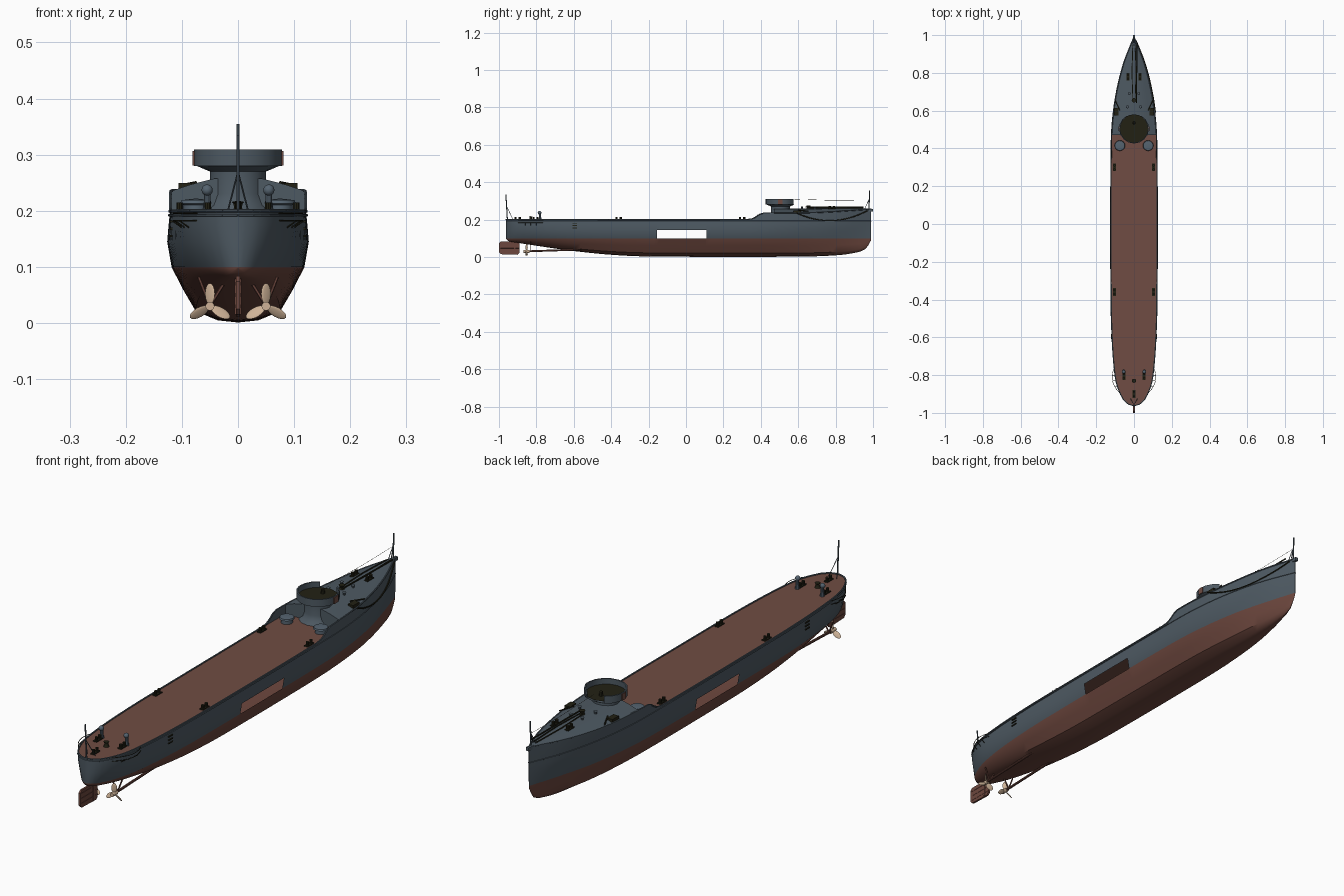
import bpy, bmesh, math
from mathutils import Vector, Matrix

cube = bpy.data.objects.get("Cube")
if cube:
    bpy.data.objects.remove(cube)


def material(name, r, g, b):
    m = bpy.data.materials.new(name)
    m.use_nodes = True
    m.diffuse_color = (r, g, b, 1)
    bsdf = m.node_tree.nodes["Principled BSDF"]
    bsdf.inputs["Base Color"].default_value = (r, g, b, 1)
    bsdf.inputs["Roughness"].default_value = 0.8
    return m


GREY = material("hull grey", 0.075, 0.1, 0.122)
DECK = material("deck brown", 0.16, 0.073, 0.056)
RED = material("bottom red", 0.15, 0.062, 0.047)
IRON = material("dark iron", 0.016, 0.015, 0.007)
BRONZE = material("propeller bronze", 0.62, 0.45, 0.31)
STEEL = material("fitting grey", 0.09, 0.125, 0.16)


def finish(name, bm, mats, weld=True, angle=35):
    if weld:
        bmesh.ops.remove_doubles(bm, verts=bm.verts, dist=0.00005)
    bmesh.ops.recalc_face_normals(bm, faces=bm.faces)
    me = bpy.data.meshes.new(name)
    bm.to_mesh(me)
    bm.free()
    for m in mats:
        me.materials.append(m)
    for p in me.polygons:
        p.use_smooth = True
    me.set_sharp_from_angle(angle=math.radians(angle))
    ob = bpy.data.objects.new(name, me)
    bpy.context.collection.objects.link(ob)
    return ob


def loft(bm, rows):
    vs = [[bm.verts.new(p) for p in row] for row in rows]
    return [bm.faces.new((a[i], a[i + 1], b[i + 1], b[i]))
            for a, b in zip(vs, vs[1:]) for i in range(len(a) - 1)]


def rods(name, paths, r, mat, sides=6):
    bm = bmesh.new()
    for path in paths:
        for a, b in zip(path, path[1:]):
            a, b = Vector(a), Vector(b)
            d = b - a
            mtx = Matrix.Translation((a + b) / 2) @ d.to_track_quat('Z', 'Y').to_matrix().to_4x4()
            bmesh.ops.create_cone(bm, cap_ends=True, segments=sides, radius1=r,
                                  radius2=r, depth=d.length, matrix=mtx)
    return finish(name, bm, [mat], False)


def boxes(name, items, mat):
    bm = bmesh.new()
    for loc, size in items:
        bmesh.ops.create_cube(bm, size=1, matrix=Matrix.Translation(loc) @ Matrix.Diagonal((*size, 1)))
    return finish(name, bm, [mat], False)


def turned(name, profile, centres, mat, sides=16, start=0, sweep=2 * math.pi):
    bm = bmesh.new()
    for cx, cy in centres:
        loft(bm, [[(cx + r * math.cos(a), cy + r * math.sin(a), z) for r, z in profile]
                  for a in (start + sweep * i / sides for i in range(sides + 1))])
    return finish(name, bm, [mat])


def both(x, *rest):
    return [(s * x, *rest) for s in (1, -1)]


def curve(keys):
    # smooth interpolation through (y, value) pairs
    def f(y):
        y = min(max(y, keys[0][0]), keys[-1][0])
        i = max(k for k in range(len(keys) - 1) if keys[k][0] <= y)
        slope = lambda k: ((keys[min(k + 1, len(keys) - 1)][1] - keys[max(k - 1, 0)][1])
                           / (keys[min(k + 1, len(keys) - 1)][0] - keys[max(k - 1, 0)][0]))
        (a, va), (b, vb) = keys[i], keys[i + 1]
        h = b - a
        t = (y - a) / h
        return (va * (2 * t**3 - 3 * t * t + 1) + vb * (3 * t * t - 2 * t**3)
                + h * slope(i) * (t**3 - 2 * t * t + t) + h * slope(i + 1) * (t**3 - t * t))
    return f


# Hull lines
AFT, FORE, BREAK = -0.962, 0.99, 0.47
deck_w = curve([(AFT, 0), (-0.955, 0.026), (-0.93, 0.055), (-0.85, 0.09), (-0.75, 0.105), (-0.6, 0.115),
                (-0.4, 0.12), (0.4, 0.12), (0.55, 0.113), (0.7, 0.092), (0.85, 0.055), (FORE, 0.001)])
water_w = curve([(AFT, 0), (-0.955, 0.018), (-0.93, 0.042), (-0.85, 0.076), (-0.75, 0.097), (-0.6, 0.112),
                 (-0.4, 0.12), (0.3, 0.12), (0.5, 0.112), (0.7, 0.084), (0.85, 0.045), (FORE, 0.001)])
keel_z = curve([(AFT, 0.098), (-0.95, 0.085), (-0.9, 0.076), (-0.75, 0.053), (-0.6, 0.032), (-0.4, 0.012),
                (-0.2, 0.003), (0.6, 0.002), (0.8, 0.009), (0.9, 0.022), (0.96, 0.043), (FORE, 0.09)])
top_z = curve([(AFT, 0.2), (0.33, 0.2), (0.36, 0.207), (0.4, 0.232), (0.44, 0.235), (0.7, 0.238), (FORE, 0.256)])
SECTION = [(0, 0), (0.3, 0.004), (0.62, 0.02), (0.81, 0.06), (0.975, 0.1)]
HOLE = (-0.155, 0.11)


def half_section(y):
    zk, w, d = keel_z(y), water_w(y), deck_w(y)
    pts = [(r * w, y, zk + z * (0.1 - zk) / 0.1) for r, z in SECTION]
    return pts + [(0.52 * (w + d), y, 0.144), (1.02 * d, y, 0.175), (d, y, top_z(y))]


span = FORE - AFT
stations = sorted({AFT + span * i / 64 for i in range(65)} | {*HOLE, 0.35, 0.37, 0.39, BREAK}
                  | {AFT + 0.003, AFT + 0.007, AFT + 0.015, 0.975, 0.985})

# Open hull shell with a rectangular port in each side
bm = bmesh.new()
for s in (1, -1):
    loft(bm, [[(s * x, v, z) for x, v, z in half_section(y)] for y in stations])
port = []
for f in bm.faces:
    c = f.calc_center_median()
    f.material_index = 1 if c.z < 0.1 else 0
    if HOLE[0] < c.y < HOLE[1] and 0.1 < c.z < 0.144:
        port.append(f)
bmesh.ops.delete(bm, geom=port, context='FACES')
finish("hull", bm, [GREY, RED])

# Decks and the bulkhead at the break
bm = bmesh.new()
loft(bm, [[(x * deck_w(y), y, 0.197) for x in (-1, 0, 1)] for y in stations if y <= BREAK])
finish("main_deck", bm, [DECK])


def crown(y):
    w, z = deck_w(y), top_z(y)
    rise = 0.259 - z
    return [(k * w, y, z + rise * h) for k, h in
            ((-1, 0), (-0.7, 0.5), (-0.36, 0.93), (0, 1), (0.36, 0.93), (0.7, 0.5), (1, 0))]


bm = bmesh.new()
loft(bm, [crown(y) for y in stations if y >= BREAK])
loft(bm, [crown(BREAK), [(x, y, 0.197) for x, y, z in crown(BREAK)]])
finish("foredeck", bm, [GREY])

rods("deck_edge", [[(s * deck_w(y), y, top_z(y)) for y in stations] for s in (1, -1)], 0.003, GREY)
rods("rubbing_strake", [[(s * (deck_w(y) * 1.01 + 0.001), y, 0.192) for y in stations] for s in (1, -1)], 0.002, GREY)

# Conning tower with its open bridge
C = [(0, 0.505)]
turned("tower", [(0.07, 0.197), (0.056, 0.21), (0.05, 0.23), (0.05, 0.27), (0.076, 0.281)], C, GREY)
turned("bridge_floor", [(0.0, 0.287), (0.076, 0.287)], C, IRON, 12)
turned("bridge_screen", [(0.074, 0.28), (0.079, 0.28), (0.079, 0.309), (0.074, 0.309), (0.074, 0.28)],
       C, GREY, 14, math.radians(120), math.radians(300))
boxes("side_lights", [((s * 0.0785, 0.505, 0.294), (0.005, 0.024, 0.026)) for s in (1, -1)], DECK)
turned("binnacle", [(0.008, 0.287), (0.006, 0.304), (0, 0.307)], [(0, 0.535)], IRON, 8)
turned("deck_hatches", [(0.022, 0.197), (0.022, 0.21), (0.028, 0.213), (0.026, 0.219), (0, 0.222)],
       both(0.075, 0.415), STEEL)

# Rudder
bm = bmesh.new()
outline = [(-0.89, 0.084), (-0.99, 0.084), (-1, 0.074), (-1, 0.025), (-0.99, 0.015), (-0.9, 0.012), (-0.89, 0.022)]
face = bm.faces.new([bm.verts.new((-0.004, y, z)) for y, z in outline])
ext = bmesh.ops.extrude_face_region(bm, geom=[face])["geom"]
bmesh.ops.translate(bm, verts=[v for v in ext if isinstance(v, bmesh.types.BMVert)], vec=(0.008, 0, 0))
finish("rudder", bm, [RED])
rods("rudder_bands", [[(0, -0.992, z), (0, -0.89, z)] for z in (0.03, 0.05, 0.07)], 0.0055, RED)
rods("rudder_post", [[(0, -0.915, 0.015), (0, -0.915, 0.1)]], 0.007, RED)

# Shafts, brackets and three-bladed propellers
rods("shafts", [[(s * 0.05, -0.86, 0.03), (s * 0.05, -0.5, 0.042)] for s in (1, -1)], 0.005, RED, 10)
rods("shaft_brackets", [[(s * 0.05, -0.83, 0.031), (s * x, -0.83, 0.082)]
                        for s in (1, -1) for x in (0.018, 0.07)], 0.003, RED)
rods("propeller_hubs", [[(s * 0.05, -0.868, 0.03), (s * 0.05, -0.838, 0.03)] for s in (1, -1)], 0.008, BRONZE, 12)
bm = bmesh.new()
for s in (1, -1):
    for i in range(3):
        mtx = (Matrix.Translation((s * 0.05, -0.852, 0.03)) @ Matrix.Rotation(i * math.tau / 3, 4, 'Y')
               @ Matrix.Translation((0, 0, 0.022)) @ Matrix.Rotation(s * 0.6, 4, 'Z')
               @ Matrix.Diagonal((0.0105, 0.002, 0.019, 1)))
        bmesh.ops.create_uvsphere(bm, u_segments=12, v_segments=8, radius=1, matrix=mtx)
finish("propeller_blades", bm, [BRONZE], False)

# Flagstaffs, stays and the signal line
rods("staffs", [[(0, -0.955, 0.2), (0, -0.963, 0.335)], [(0, 0.978, 0.25), (0, 0.982, 0.355)]], 0.0028, GREY)
rods("staff_stays", [[(s * 0.018, -0.925, 0.2), (0, -0.958, 0.27)] for s in (1, -1)]
     + [[(s * 0.006, 0.955, 0.257), (0, 0.98, 0.31)] for s in (1, -1)], 0.0015, GREY)
rods("signal_line", [[(0, 0.98, 0.305), (0, 0.78, 0.303), (0, 0.58, 0.309)]], 0.0007, IRON, 4)
boxes("bow_fairlead", [((0, 0.985, 0.25), (0.012, 0.03, 0.014))], GREY)

# Mooring bollards in pairs on base plates
plates, posts = [], []
for x, y, z in (both(0.104, 0.3, 0.198) + both(0.104, -0.36, 0.198) + both(0.032, 0.78, 0.256)
                + both(0.054, -0.805, 0.198) + [(0, -0.9, 0.198)]):
    plates.append(((x, y, z + 0.002), (0.016, 0.04, 0.004)))
    posts += [(x, y + d, z) for d in (-0.011, 0.011)]
boxes("bollard_plates", plates, IRON)
rods("bollards", [[(x, y, z), (x, y, z + 0.017)] for x, y, z in posts], 0.006, IRON, 10)

# Capstans and ventilators
turned("stern_capstan", [(0.011, 0.197), (0.007, 0.205), (0.008, 0.213), (0.011, 0.216), (0, 0.218)],
       [(0, -0.83)], IRON, 12)
turned("fore_capstan", [(0.012, 0.256), (0.008, 0.265), (0.012, 0.274), (0, 0.276)], [(0, 0.655)], IRON, 12)
turned("small_vents", [(0.005, 0.25), (0.005, 0.266), (0.008, 0.267), (0, 0.271)],
       both(0.035, 0.62) + both(0.025, 0.69), GREY, 10)
turned("vent_trunks", [(0.009, 0.197), (0.006, 0.215), (0.006, 0.235)], both(0.055, -0.78), STEEL, 10)
bm = bmesh.new()
for s in (1, -1):
    bmesh.ops.create_uvsphere(bm, u_segments=12, v_segments=8, radius=0.01,
                              matrix=Matrix.Translation((s * 0.055, -0.783, 0.237)))
finish("vent_cowls", bm, [STEEL], False)

# Foredeck cables, boom and anchor gear
rods("deck_cables", [[(s * 0.006, 0.66, 0.262), (s * 0.011, 0.8, 0.262), (s * 0.006, 0.95, 0.261)]
                     for s in (1, -1)], 0.0025, IRON)
rods("cargo_boom", [[(0.012, 0.64, 0.268), (0.017, 0.95, 0.266)]], 0.003, IRON)
boxes("anchor_beds", [((s * 0.094, 0.595, 0.243), (0.024, 0.04, 0.014)) for s in (1, -1)], IRON)
rods("anchor_stocks", [[(s * 0.075, 0.6, 0.25), (s * 0.1, 0.655, 0.245)] for s in (1, -1)], 0.003, IRON)
swag = []
for i in range(17):
    t = i / 16
    y = 0.59 + 0.38 * t
    swag.append((deck_w(y) * 1.02 + 0.003, y, 0.236 + 0.012 * t - 0.19 * t * (1 - t)))
rods("hanging_chain", [swag], 0.0028, IRON)

# Propeller guards and side ladders
arcs = []
for s in (1, -1):
    for z in (0.182, 0.196):
        arcs.append([(s * (deck_w(-0.83 + 0.068 * u) + 0.019 * (1 - u * u)), -0.83 + 0.068 * u, z)
                     for u in (k / 6 - 1 for k in range(13))])
    arcs += [[(s * deck_w(y), y, 0.17), (s * (deck_w(y) + 0.017), y, 0.182)] for y in (-0.86, -0.83, -0.8)]
rods("propeller_guards", arcs, 0.0013, IRON)
boxes("ladder_rungs", [((s * 0.1175, -0.595, z), (0.008, 0.026, 0.004))
                       for s in (1, -1) for z in (0.155, 0.168, 0.181)], IRON)
